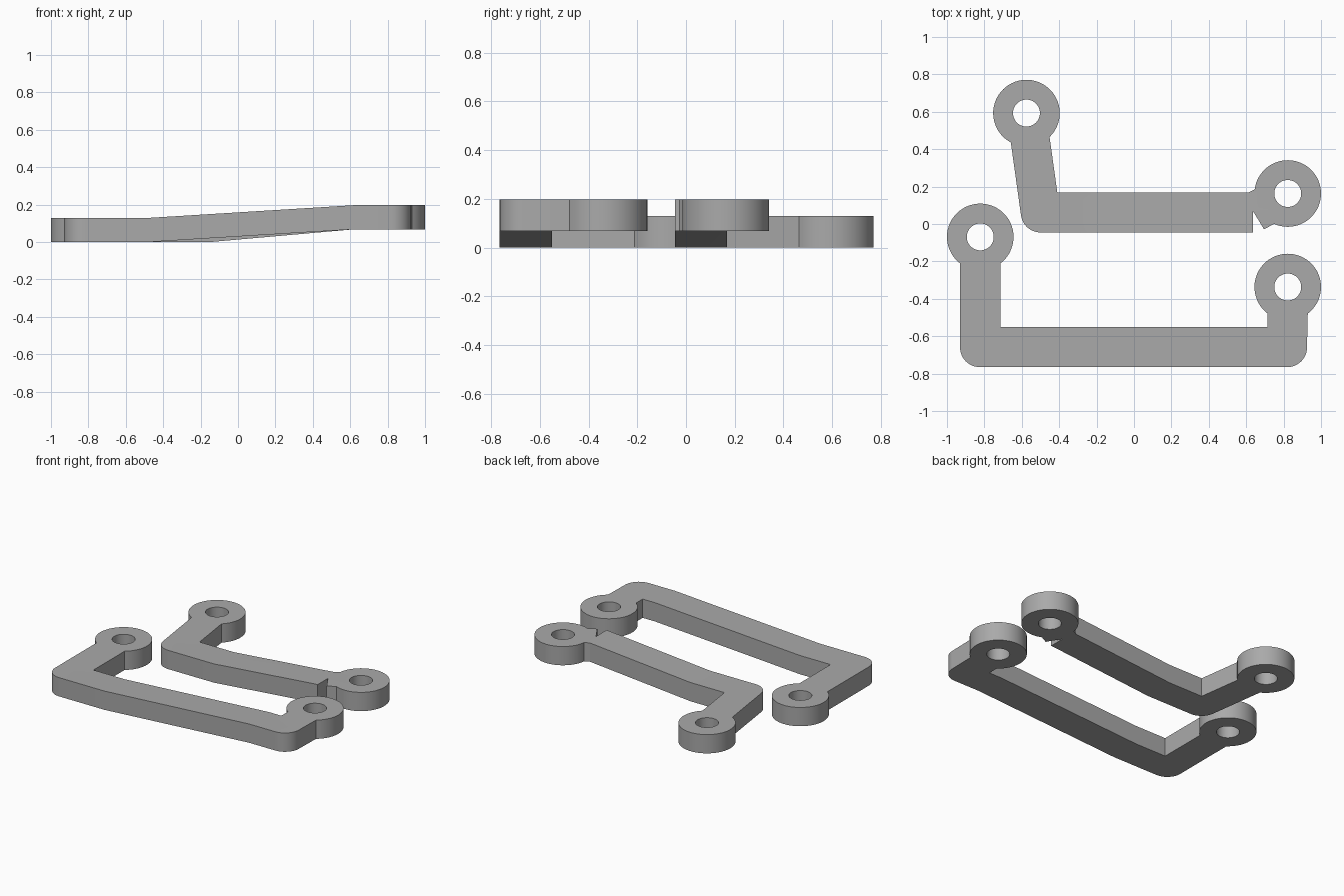
import bpy, bmesh
from math import sin, cos, radians

cube = bpy.data.objects.get("Cube")
if cube:
    bpy.data.objects.remove(cube)

RING, HOLE, ROUND = 0.178, 0.072, 0.105
THICK, RISE = 0.129, 0.068

grey = bpy.data.materials.new("light_grey")
grey.use_nodes = True
grey.diffuse_color = (0.4, 0.4, 0.4, 1)
grey.node_tree.nodes["Principled BSDF"].inputs["Base Color"].default_value = (0.4, 0.4, 0.4, 1)


def arc(center, radius, start, end, steps=48):
    angles = [radians(start + (end - start) * i / steps) for i in range(steps + 1)]
    return [(center[0] + radius * cos(a), center[1] + radius * sin(a)) for a in angles]


def bracket(name, outline, eyes, ramp_start, ramp_end):
    # Filled outline with eye holes, extruded to a flat plate
    curve = bpy.data.curves.new(name + "_outline", "CURVE")
    curve.dimensions = "2D"
    curve.fill_mode = "BOTH"
    curve.extrude = THICK / 2
    for points in [outline] + [arc(e, HOLE, 0, 352.5, 47) for e in eyes]:
        spline = curve.splines.new("POLY")
        spline.points.add(len(points) - 1)
        for p, (x, y) in zip(spline.points, points):
            p.co = (x, y, 0, 1)
        spline.use_cyclic_u = True
    helper = bpy.data.objects.new(name + "_outline", curve)
    bpy.context.collection.objects.link(helper)
    mesh = bpy.data.meshes.new_from_object(
        helper.evaluated_get(bpy.context.evaluated_depsgraph_get()))
    bpy.data.objects.remove(helper)

    # Cut at the two bends, then lift the far end along a ramp
    bm = bmesh.new()
    bm.from_mesh(mesh)
    bmesh.ops.remove_doubles(bm, verts=bm.verts, dist=0.0005)
    for x in (ramp_start, ramp_end):
        bmesh.ops.bisect_plane(bm, geom=bm.verts[:] + bm.edges[:] + bm.faces[:],
                               plane_co=(x, 0, 0), plane_no=(1, 0, 0))
    for v in bm.verts:
        t = (v.co.x - ramp_start) / (ramp_end - ramp_start)
        v.co.z += THICK / 2 + RISE * min(max(t, 0), 1)
    bmesh.ops.recalc_face_normals(bm, faces=bm.faces)
    bm.to_mesh(mesh)
    bm.free()

    mesh.name = name
    mesh.materials.clear()
    mesh.materials.append(grey)
    obj = bpy.data.objects.new(name, mesh)
    bpy.context.collection.objects.link(obj)
    bpy.ops.object.select_all(action="DESELECT")
    obj.select_set(True)
    bpy.context.view_layer.objects.active = obj
    bpy.ops.object.shade_smooth_by_angle(angle=radians(20))


# Front bracket: U shape with two upright arms
left_eye, right_eye = (-0.822, -0.069), (0.822, -0.337)
front = (arc((-0.825, -0.66), ROUND, 180, 270, 12)
         + arc((0.82, -0.66), ROUND, 270, 360, 12)
         + arc(right_eye, RING, -53, 233)
         + [(0.715, -0.55), (-0.715, -0.55)]
         + arc(left_eye, RING, -53, 233))
bracket("front_bracket", front, [left_eye, right_eye], -0.48, 0.62)

# Rear bracket: L shape with a slanted arm and a notch beside the end eye
back_eye, end_eye = (-0.575, 0.593), (0.822, 0.163)
rear = (arc((-0.5, 0.06), ROUND, 188, 270, 12)
        + [(0.637, -0.045), (0.637, 0.068), (0.695, -0.028)]
        + arc(end_eye, RING, -114, 173)
        + [(0.612, 0.168), (-0.41, 0.168)]
        + arc(back_eye, RING, -46, 242))
bracket("rear_bracket", rear, [back_eye, end_eye], -0.15, 0.62)
